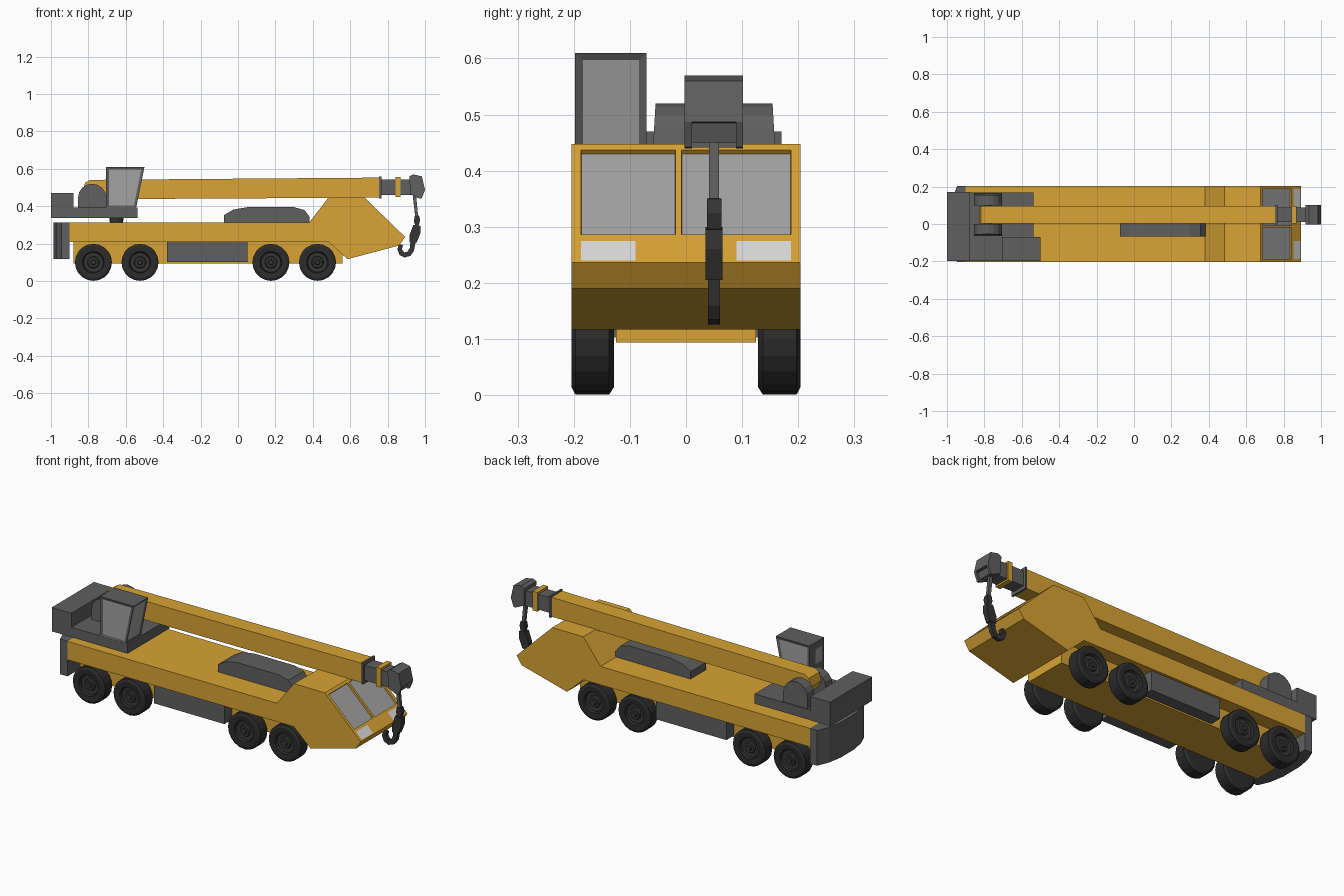
import bpy, bmesh, math
from mathutils import Vector

cube = bpy.data.objects.get("Cube")
if cube:
    bpy.data.objects.remove(cube)


def material(name, r, g, b):
    m = bpy.data.materials.new(name)
    m.use_nodes = True
    m.diffuse_color = (r, g, b, 1)
    bsdf = next(n for n in m.node_tree.nodes if n.type == "BSDF_PRINCIPLED")
    bsdf.inputs["Base Color"].default_value = (r, g, b, 1)
    return m


YELLOW = material("machine yellow", 0.69, 0.37, 0.035)
GREY = material("mid grey", 0.115, 0.115, 0.115)
DARK = material("dark hook grey", 0.035, 0.035, 0.035)
RUBBER = material("tyre black", 0.025, 0.025, 0.025)
GLASS = material("window grey", 0.36, 0.36, 0.36)
LAMP = material("headlight white", 0.7, 0.7, 0.7)


def finish(name, bm, *mats):
    bmesh.ops.recalc_face_normals(bm, faces=bm.faces[:])
    mesh = bpy.data.meshes.new(name)
    bm.to_mesh(mesh)
    bm.free()
    for m in mats:
        mesh.materials.append(m)
    obj = bpy.data.objects.new(name, mesh)
    bpy.context.collection.objects.link(obj)
    return obj


def prism_bm(points, lo, hi, axis="y"):
    """Extrude an outline: (x, z) along y, or (x, y) along z."""
    bm = bmesh.new()
    place = (lambda a, b, d: (a, d, b)) if axis == "y" else (lambda a, b, d: (a, b, d))
    face = bm.faces.new([bm.verts.new(place(a, b, lo)) for a, b in points])
    new = bmesh.ops.extrude_face_region(bm, geom=[face], use_keep_orig=True)["geom"]
    step = Vector(place(0, 0, hi - lo))
    bmesh.ops.translate(bm, vec=step, verts=[g for g in new if isinstance(g, bmesh.types.BMVert)])
    bmesh.ops.recalc_face_normals(bm, faces=bm.faces[:])
    return bm


def prism(name, points, lo, hi, mat, axis="y"):
    return finish(name, prism_bm(points, lo, hi, axis), mat)


def box(name, x0, x1, y0, y1, z0, z1, mat):
    return prism(name, [(x0, z0), (x1, z0), (x1, z1), (x0, z1)], y0, y1, mat)


def cut_face(bm, face, ys, zs):
    """Split one face along constant y and z lines; return its pieces."""
    faces = [face]
    for axis, values in ((1, ys), (2, zs)):
        for value in values:
            co, no = Vector(), Vector()
            co[axis], no[axis] = value, 1
            geom = set(faces)
            for f in faces:
                geom.update(f.edges, f.verts)
            out = bmesh.ops.bisect_plane(bm, geom=list(geom), plane_co=co, plane_no=no)["geom"]
            faces = [g for g in out if isinstance(g, bmesh.types.BMFace)]
    return faces


def within(f, y0, y1, z0, z1):
    c = f.calc_center_median()
    return y0 < c.y < y1 and z0 < c.z < z1


def lathe(name, profile, x, z, side, mats, hub_radius):
    """Spin an (r, y) profile about a sideways axle."""
    bm = bmesh.new()
    verts = [bm.verts.new((r, y * side, 0)) for r, y in profile]
    edges = [bm.edges.new(pair) for pair in zip(verts, verts[1:])]
    bmesh.ops.spin(bm, geom=verts + edges, cent=(0, 0, 0), axis=(0, 1, 0),
                   angle=math.tau, steps=20)
    bmesh.ops.remove_doubles(bm, verts=bm.verts[:], dist=0.0002)
    for f in bm.faces:
        f.material_index = int(max(v.co.xz.length for v in f.verts) < hub_radius)
    bmesh.ops.translate(bm, vec=(x, 0, z), verts=bm.verts[:])
    return finish(name, bm, *mats)


# Carrier chassis
box("chassis_deck", -0.9, 0.5, -0.204, 0.204, 0.21, 0.312, YELLOW)
box("lower_hull", -0.88, 0.56, -0.125, 0.125, 0.094, 0.21, YELLOW)
plan = [(-0.9, 0.204), (-0.945, 0.204), (-0.972, 0.14), (-0.986, 0.06)]
prism("rear_bumper", plan + [(x, -y) for x, y in reversed(plan)], 0.118, 0.312, GREY, "z")
for side, label in ((1, "left"), (-1, "right")):
    y0, y1 = sorted((0.12 * side, 0.19 * side))
    box(label + "_side_tank", -0.38, 0.05, y0, y1, 0.103, 0.21, GREY)

# Driving cab with recessed windscreen and flush headlights
bm = prism_bm([(0.38, 0.312), (0.485, 0.448), (0.675, 0.448), (0.893, 0.236),
               (0.862, 0.19), (0.585, 0.117), (0.484, 0.21)], -0.204, 0.204)
slope = next(f for f in bm.faces if f.normal.x > 0.3 and f.normal.z > 0.3)
pieces = cut_face(bm, slope, (-0.187, -0.09, -0.019, -0.008, 0.09, 0.187),
                  (0.24, 0.275, 0.286, 0.437))
panes = [f for f in pieces if within(f, -0.187, -0.019, 0.286, 0.437)
         or within(f, -0.008, 0.187, 0.286, 0.437)]
for f in pieces:
    if within(f, -0.187, -0.09, 0.24, 0.275) or within(f, 0.09, 0.187, 0.24, 0.275):
        f.material_index = 2
bmesh.ops.inset_region(bm, faces=panes, thickness=0.0005, depth=-0.01, use_even_offset=True)
for f in panes:
    f.material_index = 1
finish("driving_cab", bm, YELLOW, GLASS, LAMP)

# Wheels
tyre = [(0, 0.128), (0.085, 0.128), (0.099, 0.137), (0.099, 0.197), (0.086, 0.204),
        (0.058, 0.202), (0.053, 0.188), (0.032, 0.186), (0.028, 0.196), (0.015, 0.196),
        (0.012, 0.201), (0, 0.201)]
for side, label in ((1, "left"), (-1, "right")):
    for i, x in enumerate((-0.773, -0.524, 0.176, 0.425)):
        wheel = lathe(f"{label}_wheel_{i + 1}", tyre, x, 0.1, side, (RUBBER, DARK), 0.055)

# Engine cover on deck
prism("engine_cover", [(-0.075, 0.31), (-0.075, 0.353), (-0.025, 0.382), (0.05, 0.395),
                       (0.3, 0.395), (0.355, 0.38), (0.382, 0.345), (0.382, 0.31)],
      -0.068, 0.068, GREY)

# Slewing platform and counterweight
bm = bmesh.new()
bmesh.ops.create_cone(bm, cap_ends=True, segments=16, radius1=0.033, radius2=0.04, depth=0.05)
bmesh.ops.translate(bm, vec=(-0.65, 0, 0.325), verts=bm.verts[:])
finish("slewing_pedestal", bm, DARK)
box("slewing_platform", -0.9, -0.537, -0.198, 0.168, 0.338, 0.392, GREY)
box("counterweight", -1.0, -0.88, -0.198, 0.17, 0.338, 0.47, GREY)

# Operator cab with inset windows
bm = prism_bm([(-0.705, 0.39), (-0.545, 0.39), (-0.5, 0.61), (-0.705, 0.61)], -0.198, -0.07)
windows = [f for f in bm.faces if abs(f.normal.y) > 0.9 or f.normal.x > 0.9]
rear = next(f for f in bm.faces if f.normal.x < -0.9)
bmesh.ops.inset_individual(bm, faces=windows, thickness=0.014, depth=-0.004, use_even_offset=True)
windows += [f for f in cut_face(bm, rear, (-0.18, -0.125), (0.49, 0.57))
            if within(f, -0.18, -0.125, 0.49, 0.57)]
for f in windows:
    f.material_index = 1
finish("operator_cab", bm, GREY, GLASS)

# Rounded boom brackets, outer sides leaning in
arch = [(-0.78 + 0.075 * math.cos(a), 0.447 + 0.073 * math.sin(a))
        for a in (math.pi * k / 8 for k in range(9))]
for label, y0, y1 in (("right", -0.062, 0.0), ("left", 0.1, 0.162)):
    bm = prism_bm([(-0.855, 0.39), (-0.705, 0.39)] + arch, y0, y1)
    for v in bm.verts:
        off = v.co.y - 0.05
        if abs(off) > 0.08:
            v.co.y -= math.copysign(0.06 * (v.co.z - 0.39), off)
    finish(label + "_boom_bracket", bm, GREY)
bm = bmesh.new()
bmesh.ops.create_cone(bm, cap_ends=True, segments=12, radius1=0.02, radius2=0.02, depth=0.13)
for v in bm.verts:
    v.co = (v.co.x - 0.78, v.co.z + 0.05, v.co.y + 0.48)
finish("boom_pivot_pin", bm, DARK)

# Telescopic boom
prism("main_boom", [(0.757, 0.446), (0.757, 0.553), (-0.79, 0.541), (-0.818, 0.525),
                    (-0.83, 0.48), (-0.812, 0.44), (-0.77, 0.425), (-0.7, 0.438)],
      0.004, 0.096, YELLOW)
box("boom_end_collar", 0.755, 0.766, -0.002, 0.102, 0.441, 0.56, GREY)
box("boom_extension", 0.76, 0.93, 0.012, 0.088, 0.459, 0.543, GREY)
box("extension_collar", 0.842, 0.87, 0.004, 0.096, 0.45, 0.556, YELLOW)
# Boom head: two cheeks around a sheave slot
head = [(0.92, 0.465), (0.972, 0.44), (0.982, 0.442), (1.0, 0.487), (0.983, 0.56),
        (0.935, 0.57), (0.917, 0.56)]
for label, y0, y1 in (("right", -0.003, 0.011), ("left", 0.089, 0.102)):
    prism(label + "_head_cheek", head, y0, y1, GREY)
prism("boom_head", [(0.92, 0.465), (0.975, 0.45), (0.985, 0.485), (1.0, 0.487),
                    (0.983, 0.56), (0.935, 0.57), (0.917, 0.56)], 0.011, 0.089, GREY)

# Hoist rope, hook block and hook
prism("hoist_rope", [(0.934, 0.46), (0.952, 0.46), (0.966, 0.32), (0.95, 0.32)],
      0.041, 0.059, GREY)
prism("rope_socket", [(0.945, 0.348), (0.968, 0.35), (0.974, 0.325), (0.964, 0.29),
                      (0.95, 0.29), (0.94, 0.32)], 0.037, 0.063, DARK)
prism("hook_block", [(0.937, 0.3), (0.975, 0.295), (0.977, 0.26), (0.955, 0.205),
                     (0.918, 0.205), (0.917, 0.245)], 0.035, 0.065, DARK)
prism("hook", [(0.922, 0.21), (0.95, 0.21), (0.94, 0.16), (0.922, 0.135), (0.89, 0.126),
               (0.863, 0.14), (0.852, 0.17), (0.862, 0.198), (0.882, 0.192), (0.876, 0.17),
               (0.888, 0.153), (0.905, 0.156), (0.918, 0.175)], 0.039, 0.061, DARK)
